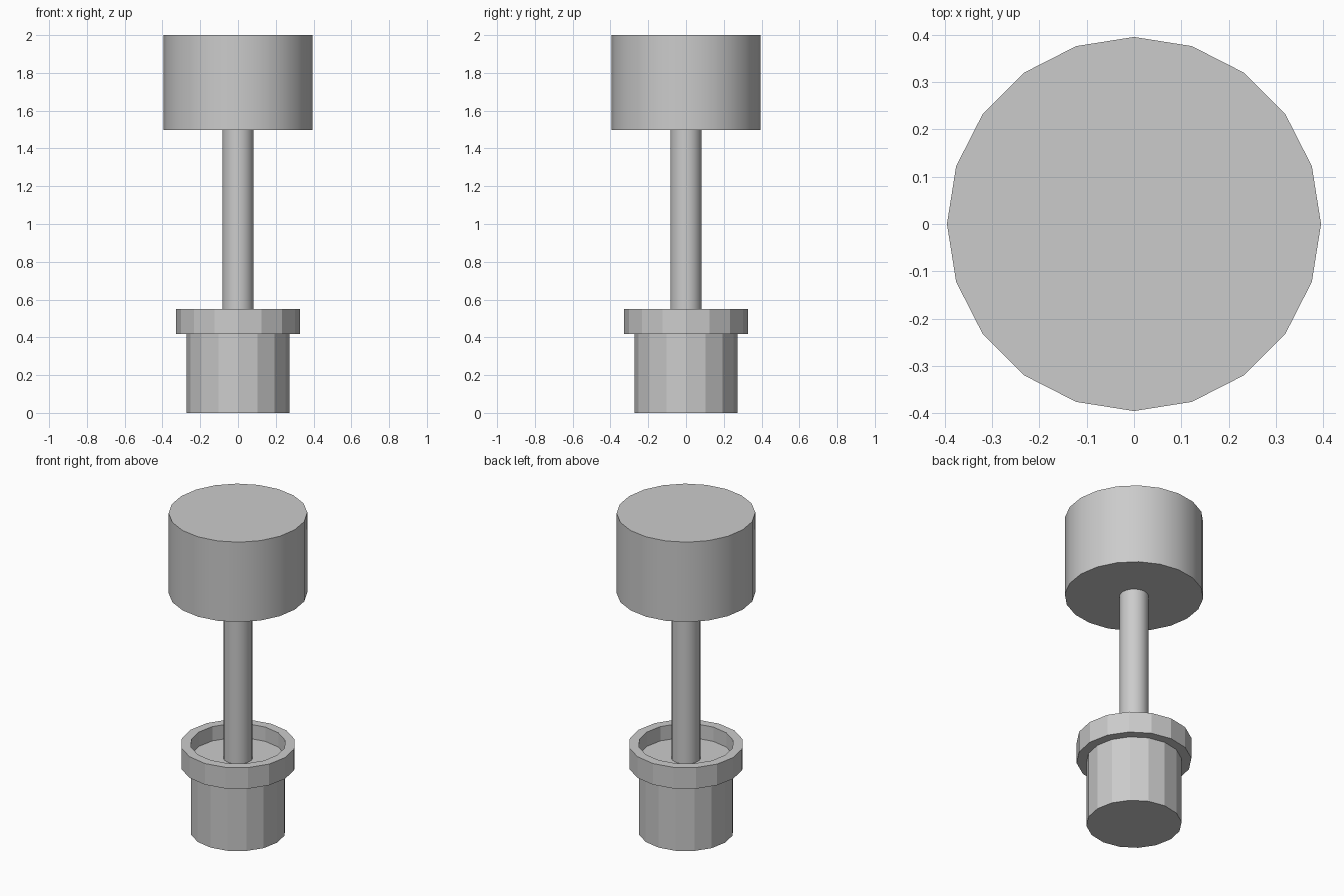
import bpy, bmesh, math

if "Cube" in bpy.data.objects:
    bpy.data.objects.remove(bpy.data.objects["Cube"])


def lathe(name, profile, sides, smooth=False):
    """Spin a closed (radius, z) profile; radius 0 ends become flat caps."""
    bm = bmesh.new()
    rings = []
    for r, z in profile:
        rings.append([bm.verts.new((r * math.cos(2 * math.pi * i / sides),
                                    r * math.sin(2 * math.pi * i / sides), z))
                      for i in range(sides)])
    for a, b in zip(rings, rings[1:]):
        for i in range(sides):
            j = (i + 1) % sides
            bm.faces.new((a[i], a[j], b[j], b[i]))
    bm.faces.new(rings[0][::-1])
    bm.faces.new(rings[-1])
    bmesh.ops.recalc_face_normals(bm, faces=bm.faces)
    mesh = bpy.data.meshes.new(name)
    bm.to_mesh(mesh)
    bm.free()
    obj = bpy.data.objects.new(name, mesh)
    bpy.context.collection.objects.link(obj)
    if smooth:
        bpy.ops.object.select_all(action='DESELECT')
        obj.select_set(True)
        bpy.context.view_layer.objects.active = obj
        bpy.ops.object.shade_smooth_by_angle(angle=math.radians(30))
    return obj


# Pot body, overhanging rim and the recess inside the rim
POT_R, RIM_R, RIM_Z, RIM_TOP, SOIL_Z = 0.272, 0.328, 0.417, 0.55, 0.46
lathe("pot", [(POT_R, 0), (POT_R, RIM_Z), (RIM_R, RIM_Z), (RIM_R, RIM_TOP),
              (POT_R, RIM_TOP), (POT_R, SOIL_Z)], 16)

# Trunk rising from the soil into the foliage
lathe("trunk", [(0.083, SOIL_Z), (0.083, 1.498)], 20, smooth=True)

# Clipped drum-shaped foliage
lathe("foliage", [(0.395, 1.498), (0.395, 2.0)], 20, smooth=True)
